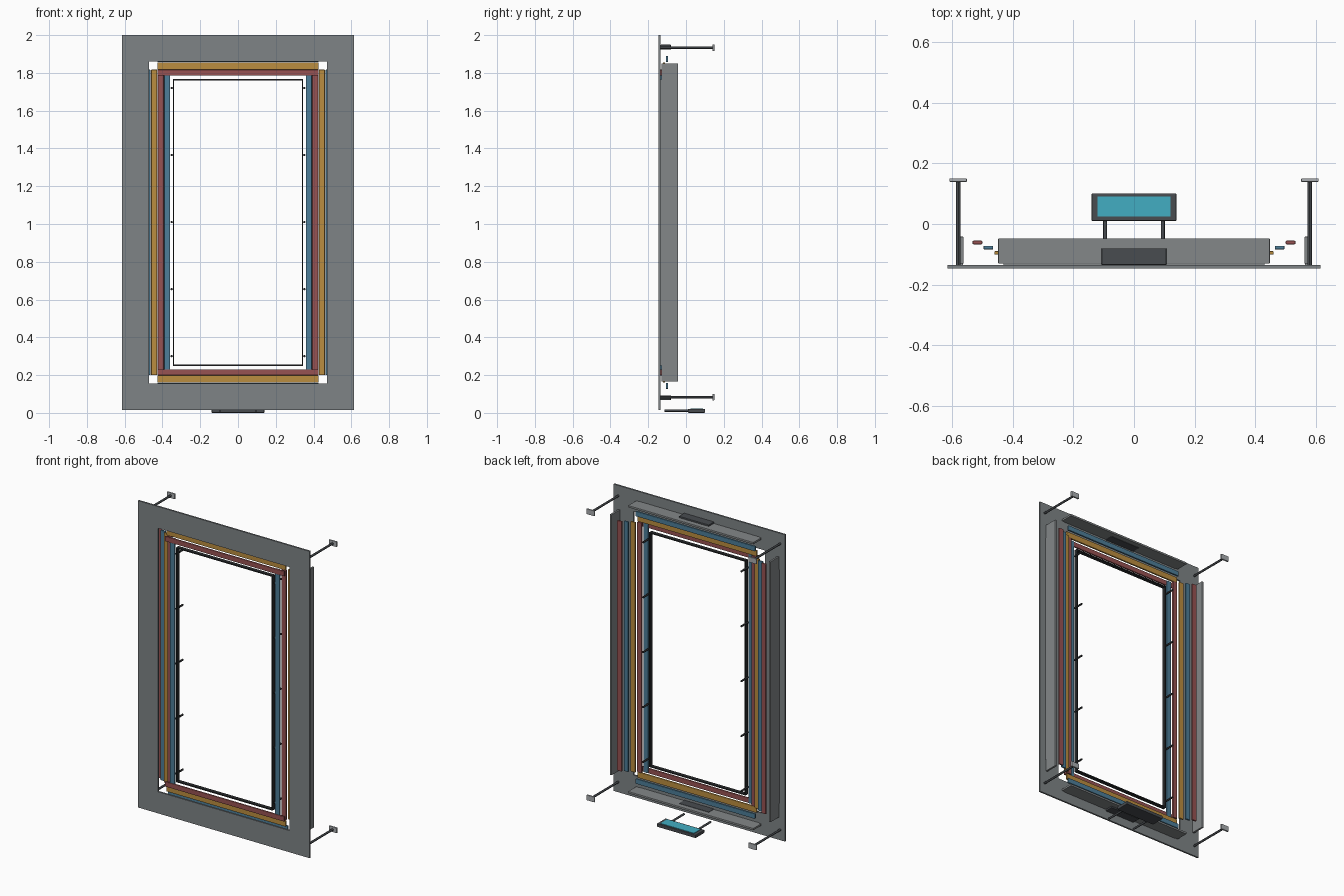
import bpy
import math
from mathutils import Vector

if "Cube" in bpy.data.objects:
    bpy.data.objects.remove(bpy.data.objects["Cube"])


def material(name, rgb):
    m = bpy.data.materials.new(name)
    m.diffuse_color = (*rgb, 1)
    m.use_nodes = True
    m.node_tree.nodes["Principled BSDF"].inputs["Base Color"].default_value = m.diffuse_color
    return m


PANEL = material("panel_grey", (0.21, 0.23, 0.24))
SHEET = material("sheet_grey", (0.23, 0.245, 0.25))
DARK = material("dark_steel", (0.065, 0.072, 0.08))
BLACK = material("near_black", (0.022, 0.024, 0.026))
PALE = material("pale_metal", (0.40, 0.42, 0.44))
AMBER = material("amber", (0.50, 0.27, 0.05))
RED = material("brick_red", (0.31, 0.085, 0.085))
BLUE = material("slate_blue", (0.075, 0.21, 0.32))
TEAL = material("screen_teal", (0.055, 0.42, 0.54))

MID_Z = 1.008  # height of the mirror line between top and bottom


def box(name, lo, hi, mat, bevel=0.0):
    """Box between two corners given in any order."""
    a, b = Vector(lo), Vector(hi)
    bpy.ops.mesh.primitive_cube_add(size=1, location=(a + b) / 2)
    o = bpy.context.object
    o.name = name
    o.scale = [abs(v) for v in (b - a)]
    bpy.ops.object.transform_apply(location=False, rotation=False, scale=True)
    o.data.materials.append(mat)
    if bevel:
        mod = o.modifiers.new("edge", 'BEVEL')
        mod.width = bevel
        mod.segments = 2
    return o


def rod(name, x, z, y0, y1, r, mat):
    """Round bar running front to back."""
    bpy.ops.mesh.primitive_cylinder_add(vertices=12, radius=r, depth=y1 - y0,
                                        location=(x, (y0 + y1) / 2, z),
                                        rotation=(math.pi / 2, 0, 0))
    o = bpy.context.object
    o.name = name
    o.data.materials.append(mat)
    bpy.ops.object.shade_smooth_by_angle()


def flip(z, s):
    return MID_Z + s * (z - MID_Z)


for s, side, level in ((1, "right", "upper"), (-1, "left", "lower")):
    # Front surround: full-height sides, rails between them
    box(f"{side}_front_panel", (s * 0.471, -0.146, 0.016), (s * 0.614, -0.135, 2.0), PANEL)
    box(f"{level}_front_panel", (-0.471, -0.146, flip(1.86, s)),
        (0.471, -0.135, flip(2.0, s)), PANEL)

    # Thin sheets standing off the back of the surround, with root flanges
    box(f"{side}_sheet", (s * 0.562, -0.13, 0.165), (s * 0.575, -0.042, 1.85), SHEET, 0.002)
    box(f"{side}_flange", (s * 0.564, -0.137, 0.25), (s * 0.573, -0.127, 1.765), SHEET)
    box(f"{level}_sheet", (-0.448, -0.13, flip(1.926, s)),
        (0.448, -0.048, flip(1.939, s)), SHEET, 0.002)
    box(f"{level}_flange", (-0.43, -0.137, flip(1.928, s)),
        (0.43, -0.127, flip(1.937, s)), SHEET)
    box(f"{level}_control_box", (-0.107, -0.135, flip(1.923, s)),
        (0.107, -0.08, flip(1.949, s)), DARK, 0.003)

    # Stepped upright strips, from outside and back to inside and front
    for i, (x, y, mat) in enumerate(((0.516, -0.061, RED), (0.480, -0.078, BLUE),
                                     (0.444, -0.095, AMBER), (0.409, -0.112, RED),
                                     (0.375, -0.130, BLUE))):
        box(f"{side}_strip_{i + 1}", (s * (x - 0.016), y - 0.006, 0.2),
            (s * (x + 0.016), y + 0.006, 1.817), mat, 0.003)

    # Stepped cross strips
    for i, (z, y, mat) in enumerate(((1.873, -0.1, BLUE), (1.837, -0.117, AMBER),
                                     (1.801, -0.134, RED))):
        h = 0.019 if mat is AMBER else 0.016
        box(f"{level}_strip_{i + 1}", (-0.427, y - 0.006, flip(z - h, s)),
            (0.427, y + 0.006, flip(z + h, s)), mat, 0.003)

    # Slim inner frame
    box(f"{side}_inner_frame", (s * 0.338, -0.14, 0.249), (s * 0.345, -0.116, 1.767), BLACK)
    box(f"{level}_inner_frame", (-0.338, -0.14, flip(1.760, s)),
        (0.338, -0.116, flip(1.767, s)), BLACK)

    # Pins along the inner frame
    for i in range(5):
        rod(f"{side}_pin_{i + 1}", s * 0.351, 0.30 + 0.355 * i, -0.132, -0.062, 0.006, BLACK)

    # Wall rods with end pads
    for t, end in ((1, "upper"), (-1, "lower")):
        z = flip(1.933, t)
        rod(f"{end}_{side}_wall_rod", s * 0.579, z, -0.137, 0.142, 0.007, DARK)
        box(f"{end}_{side}_wall_pad", (s * 0.551, 0.139, z - 0.017),
            (s * 0.608, 0.15, z + 0.017), PALE, 0.002)

    # Arms of the display tray
    rod(f"{side}_tray_arm", s * 0.095, 0.012, -0.115, 0.015, 0.0065, DARK)

# Display tray with inset screen plate
box("display_tray", (-0.14, 0.01, 0.0), (0.14, 0.101, 0.021), DARK, 0.004)
box("display_screen", (-0.12, 0.024, 0.019), (0.12, 0.09, 0.024), TEAL)
